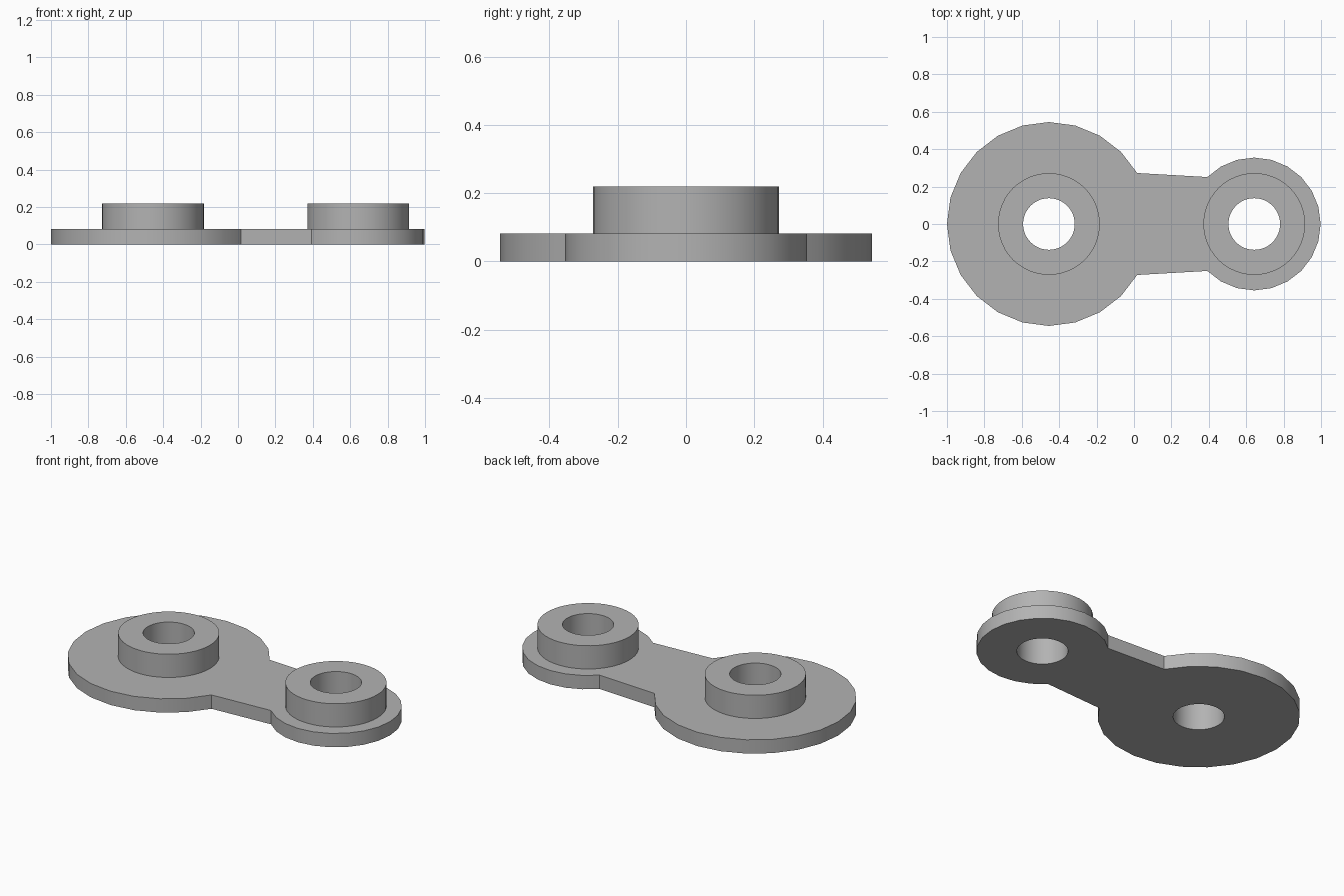
import bpy
from math import cos, sin, radians

cube = bpy.data.objects.get("Cube")
if cube:
    bpy.data.objects.remove(cube, do_unlink=True)

BIG_X, BIG_R = -0.455, 0.545
SMALL_X, SMALL_R = 0.643, 0.355
BOSS_R, HOLE_R = 0.272, 0.138
PLATE_TOP, BOSS_TOP = 0.082, 0.22

grey = bpy.data.materials.new("plain grey")
grey.use_nodes = True
colour = (0.45, 0.45, 0.45, 1)
grey.diffuse_color = colour
grey.node_tree.nodes["Principled BSDF"].inputs["Base Color"].default_value = colour


def arc(x, radius, start, end, steps):
    """Points along an arc centred on (x, 0), both ends included."""
    angles = [radians(start + (end - start) * i / steps) for i in range(steps + 1)]
    return [(x + radius * cos(a), radius * sin(a)) for a in angles]


def circle(x, radius):
    return arc(x, radius, 0, 360, 48)[:-1]


def extruded(name, loops, bottom, top):
    """Fill nested closed outlines (inner ones are holes) and give them height."""
    curve = bpy.data.curves.new(name, "CURVE")
    curve.dimensions = "2D"
    curve.fill_mode = "BOTH"
    curve.extrude = (top - bottom) / 2
    for loop in loops:
        spline = curve.splines.new("POLY")
        spline.points.add(len(loop) - 1)
        for point, (x, y) in zip(spline.points, loop):
            point.co = (x, y, 0, 1)
        spline.use_cyclic_u = True
    obj = bpy.data.objects.new(name, curve)
    bpy.context.collection.objects.link(obj)
    obj.location.z = (bottom + top) / 2
    bpy.ops.object.select_all(action="DESELECT")
    obj.select_set(True)
    bpy.context.view_layer.objects.active = obj
    bpy.ops.object.convert(target="MESH")
    obj = bpy.context.object
    obj.data.materials.clear()
    obj.data.materials.append(grey)
    bpy.ops.object.shade_smooth_by_angle(angle=radians(30))
    return obj


# Link plate: large and small rounded ends joined by a straight neck
outline = arc(BIG_X, BIG_R, 30, 330, 20) + arc(SMALL_X, SMALL_R, -135, 135, 18)
extruded("link_plate",
         [outline, circle(BIG_X, HOLE_R), circle(SMALL_X, HOLE_R)],
         0, PLATE_TOP)

# Raised ring around each hole
for name, x in (("large_end_boss", BIG_X), ("small_end_boss", SMALL_X)):
    extruded(name, [circle(x, BOSS_R), circle(x, HOLE_R)], PLATE_TOP, BOSS_TOP)
